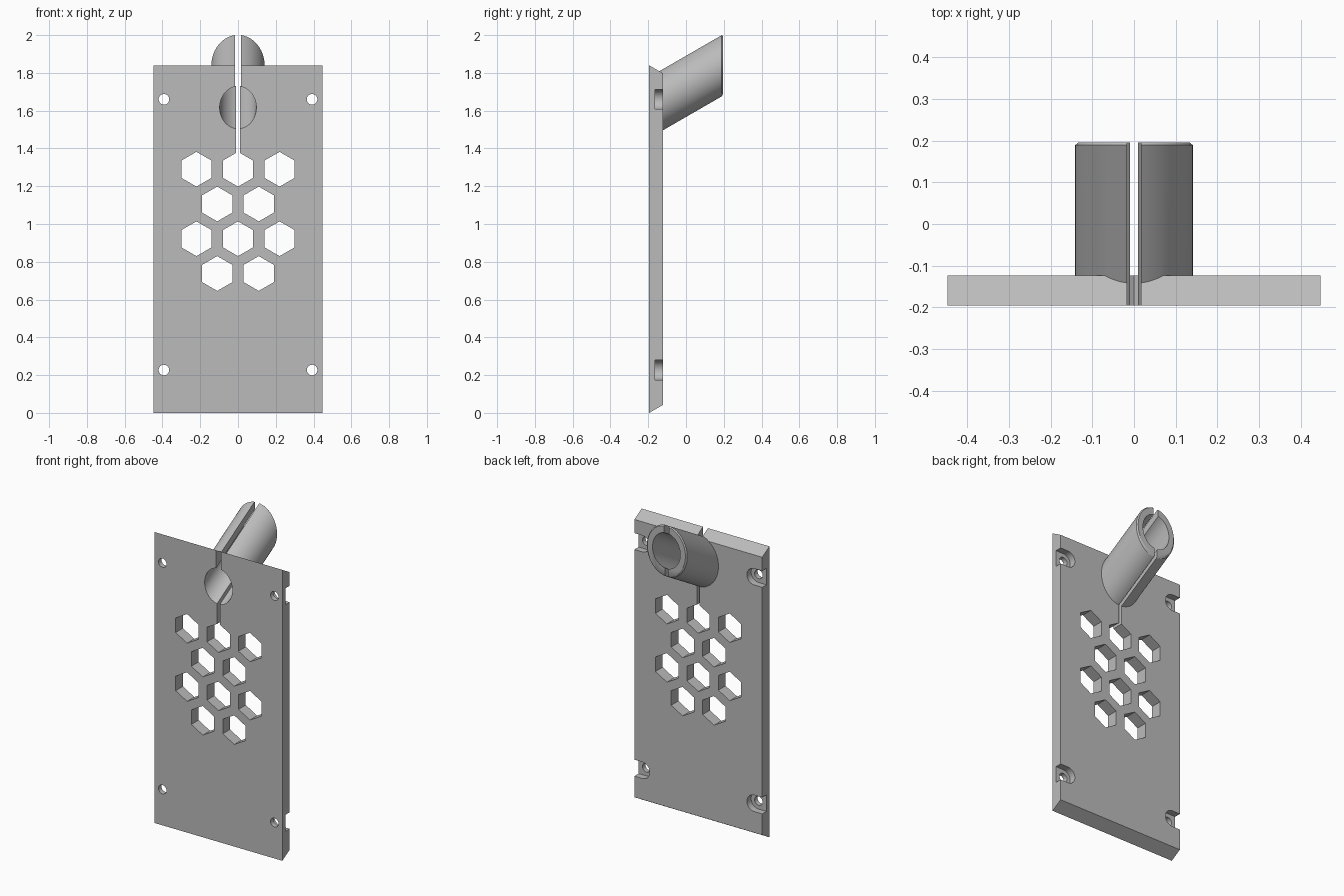
import bpy, math
from math import sin, cos, tan, pi, radians

cube = bpy.data.objects.get("Cube")
if cube:
    bpy.data.objects.remove(cube, do_unlink=True)

FRONT, BACK = -0.195, -0.123        # plate faces
HALF_W, HEIGHT = 0.447, 1.84
TILT = tan(radians(30))
SLANT = (BACK - FRONT) * TILT       # slope of the plate's top and bottom edges
TIP, AXIS_Z = 0.189, 1.838          # tube axis height where the rim chamfer starts

grey = bpy.data.materials.new("plain grey")
grey.use_nodes = True
grey.diffuse_color = (0.5, 0.5, 0.5, 1)
grey.node_tree.nodes["Principled BSDF"].inputs["Base Color"].default_value = (0.5, 0.5, 0.5, 1)


def loft(name, rings):
    """Closed solid through matching rings of points."""
    n = len(rings[0])
    verts = [p for ring in rings for p in ring]
    faces = [tuple(reversed(range(n))), tuple(range(len(verts) - n, len(verts)))]
    for r in range(len(rings) - 1):
        for i in range(n):
            a, b = r * n + i, r * n + (i + 1) % n
            faces.append((a, b, b + n, a + n))
    mesh = bpy.data.meshes.new(name)
    mesh.from_pydata(verts, [], faces)
    mesh.materials.append(grey)
    obj = bpy.data.objects.new(name, mesh)
    bpy.context.collection.objects.link(obj)
    bpy.context.view_layer.objects.active = obj
    obj.select_set(True)
    bpy.ops.object.mode_set(mode='EDIT')
    bpy.ops.mesh.select_all(action='SELECT')
    bpy.ops.mesh.normals_make_consistent(inside=False)
    bpy.ops.object.mode_set(mode='OBJECT')
    obj.select_set(False)
    return obj


def prism(name, outline, y0, y1):
    return loft(name, [[(x, y, z) for x, z in outline] for y in (y0, y1)])


def disc(cx, cz, r, n, start=0.0):
    return [(cx + r * cos(start + 2 * pi * i / n), cz + r * sin(start + 2 * pi * i / n))
            for i in range(n)]


def tilted_tube(name, sections, n=72):
    """Round bar on the tilted axis, with upright ends."""
    rings = []
    for y, r in sections:
        zc = AXIS_Z + (y - TIP) * TILT
        rings.append([(x, y, zc + z / cos(radians(30))) for x, z in disc(0, 0, r, n)])
    return loft(name, rings)


def combine(target, other, operation):
    mod = target.modifiers.new(operation.lower(), 'BOOLEAN')
    mod.operation, mod.object, mod.solver = operation, other, 'EXACT'
    bpy.context.view_layer.objects.active = target
    bpy.ops.object.modifier_apply(modifier=mod.name)
    bpy.data.objects.remove(other, do_unlink=True)


# Plate with slanted top and bottom edges
def plate_ring(y, inset):
    return [(-HALF_W, y, inset), (HALF_W, y, inset),
            (HALF_W, y, HEIGHT - inset), (-HALF_W, y, HEIGHT - inset)]


holder = loft("holder_plate", [plate_ring(FRONT, 0), plate_ring(BACK, SLANT)])

# Honeycomb openings
for row in range(4):
    for x in ((-0.22, 0, 0.22) if row % 2 == 0 else (-0.11, 0.11)):
        hexagon = disc(x, 1.29 - 0.184 * row, 0.092, 6, pi / 2)
        combine(holder, prism("hex_cutter", hexagon, -0.3, 0), 'DIFFERENCE')

# Screw holes and the round-ended pockets behind them, open to the sides
for side in (-1, 1):
    for z in (0.227, 1.66):
        combine(holder, prism("screw_cutter", disc(side * 0.392, z, 0.028, 32), -0.3, 0), 'DIFFERENCE')
        pocket = [(side * (0.392 - 0.052 * sin(pi * i / 20)), z + 0.052 * cos(pi * i / 20))
                  for i in range(21)]
        pocket += [(side * 0.5, z - 0.052), (side * 0.5, z + 0.052)]
        combine(holder, prism("pocket_cutter", pocket, -0.165, 0), 'DIFFERENCE')

# Tilted tube with a chamfered rim, then its bore
combine(holder, tilted_tube("tube", [(-0.17, 0.141), (TIP, 0.141), (0.196, 0.133)]), 'UNION')
combine(holder, tilted_tube("bore_cutter", [(-0.4, 0.097), (0.4, 0.097)]), 'DIFFERENCE')


# Splits: a narrow one below the axis and a wider one above it
def split(half, low, high):
    rings = []
    for y in (-0.3, 0.3):
        shift = (y - TIP) * TILT + AXIS_Z
        z0 = low if low is not None else shift
        z1 = high if high is not None else shift
        rings.append([(-half, y, z0), (half, y, z0), (half, y, z1), (-half, y, z1)])
    combine(holder, loft("split_cutter", rings), 'DIFFERENCE')


split(0.0096, 1.3, None)
split(0.017, None, 2.3)

holder.select_set(True)
bpy.context.view_layer.objects.active = holder
bpy.ops.object.shade_smooth_by_angle(angle=radians(30))
